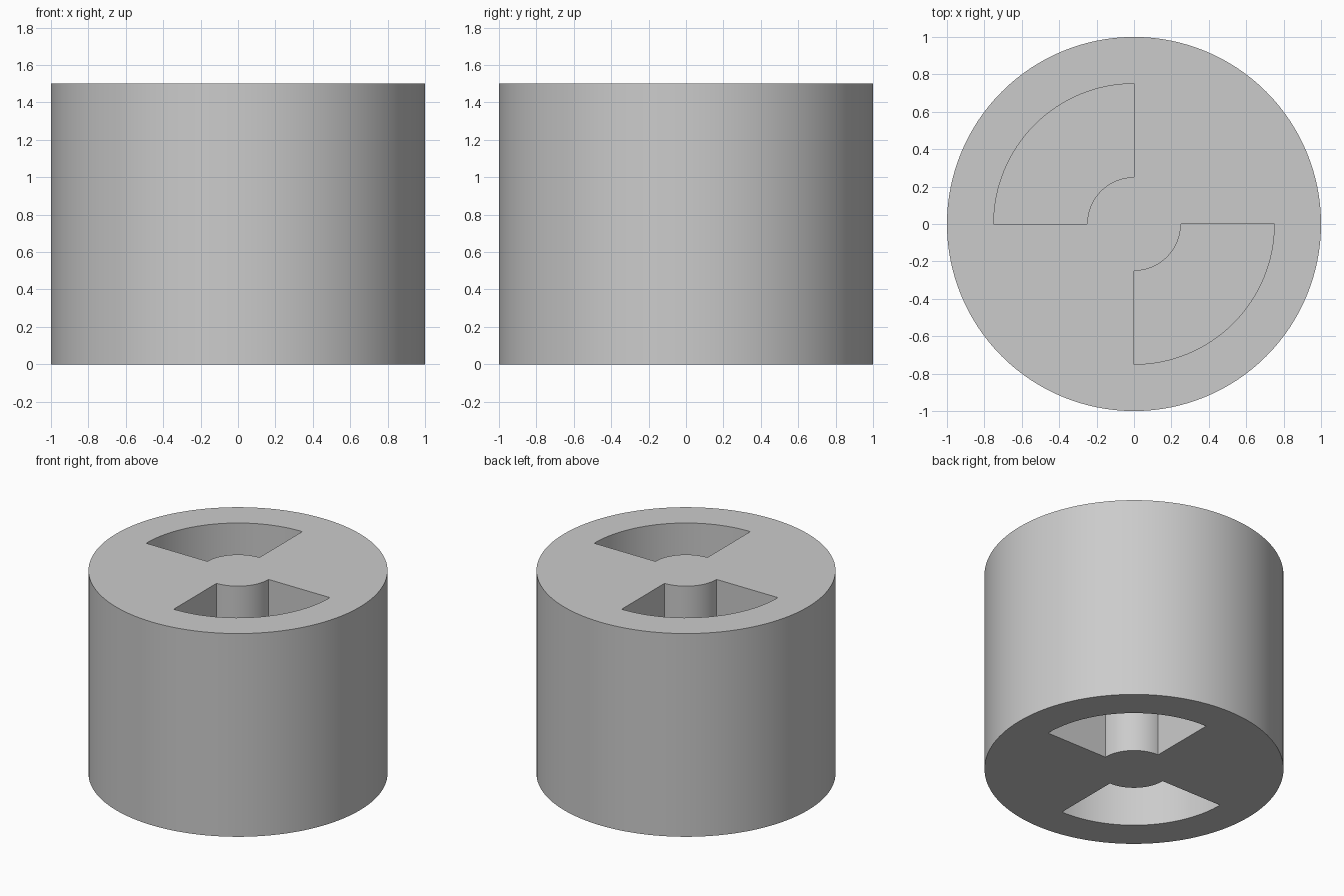
import bpy
import bmesh
from math import cos, sin, pi, radians

RADIUS, HEIGHT = 1.0, 1.5
INNER, OUTER, DEPTH = 0.25, 0.75, 0.74
SIDES = 128

if "Cube" in bpy.data.objects:
    bpy.data.objects.remove(bpy.data.objects["Cube"], do_unlink=True)

grey = bpy.data.materials.new("plain grey")
grey.use_nodes = True
grey.diffuse_color = (0.6, 0.6, 0.6, 1)
grey.node_tree.nodes["Principled BSDF"].inputs["Base Color"].default_value = (0.6, 0.6, 0.6, 1)


def add_prism(bm, outline, bottom, top):
    """Extrude a flat outline between two heights."""
    face = bm.faces.new([bm.verts.new((x, y, bottom)) for x, y in outline])
    grown = bmesh.ops.extrude_face_region(bm, geom=[face])["geom"]
    verts = [v for v in grown if isinstance(v, bmesh.types.BMVert)]
    bmesh.ops.translate(bm, verts=verts, vec=(0, 0, top - bottom))


def arc(radius, start, sweep, steps):
    return [(radius * cos(start + sweep * i / steps),
             radius * sin(start + sweep * i / steps)) for i in range(steps + 1)]


def finish(bm, name):
    bmesh.ops.recalc_face_normals(bm, faces=bm.faces)
    mesh = bpy.data.meshes.new(name)
    bm.to_mesh(mesh)
    bm.free()
    mesh.materials.append(grey)
    obj = bpy.data.objects.new(name, mesh)
    bpy.context.collection.objects.link(obj)
    return obj


# Solid round body
bm = bmesh.new()
add_prism(bm, arc(RADIUS, 0, 2 * pi, SIDES)[:-1], 0, HEIGHT)
body = finish(bm, "cylinder_body")

# Quarter-ring pockets: one opposite pair in the top, the other pair in the base
bm = bmesh.new()
for quarter in range(4):
    start = quarter * pi / 2
    outline = (arc(OUTER, start, pi / 2, SIDES // 4)
               + arc(INNER, start, pi / 2, SIDES // 4)[::-1])
    if quarter % 2:
        add_prism(bm, outline, HEIGHT - DEPTH, HEIGHT + 0.1)
    else:
        add_prism(bm, outline, -0.1, DEPTH)
cutter = finish(bm, "pocket_cutter")
cutter.hide_render = True
cutter.hide_set(True)

cut = body.modifiers.new("pockets", "BOOLEAN")
cut.operation = "DIFFERENCE"
cut.solver = "EXACT"
cut.object = cutter

# Apply the cut, then smooth the curved walls and keep the rims sharp
bpy.ops.object.select_all(action="DESELECT")
body.select_set(True)
bpy.context.view_layer.objects.active = body
bpy.ops.object.modifier_apply(modifier=cut.name)
bpy.data.objects.remove(cutter, do_unlink=True)
bpy.ops.object.shade_smooth_by_angle(angle=radians(30))
